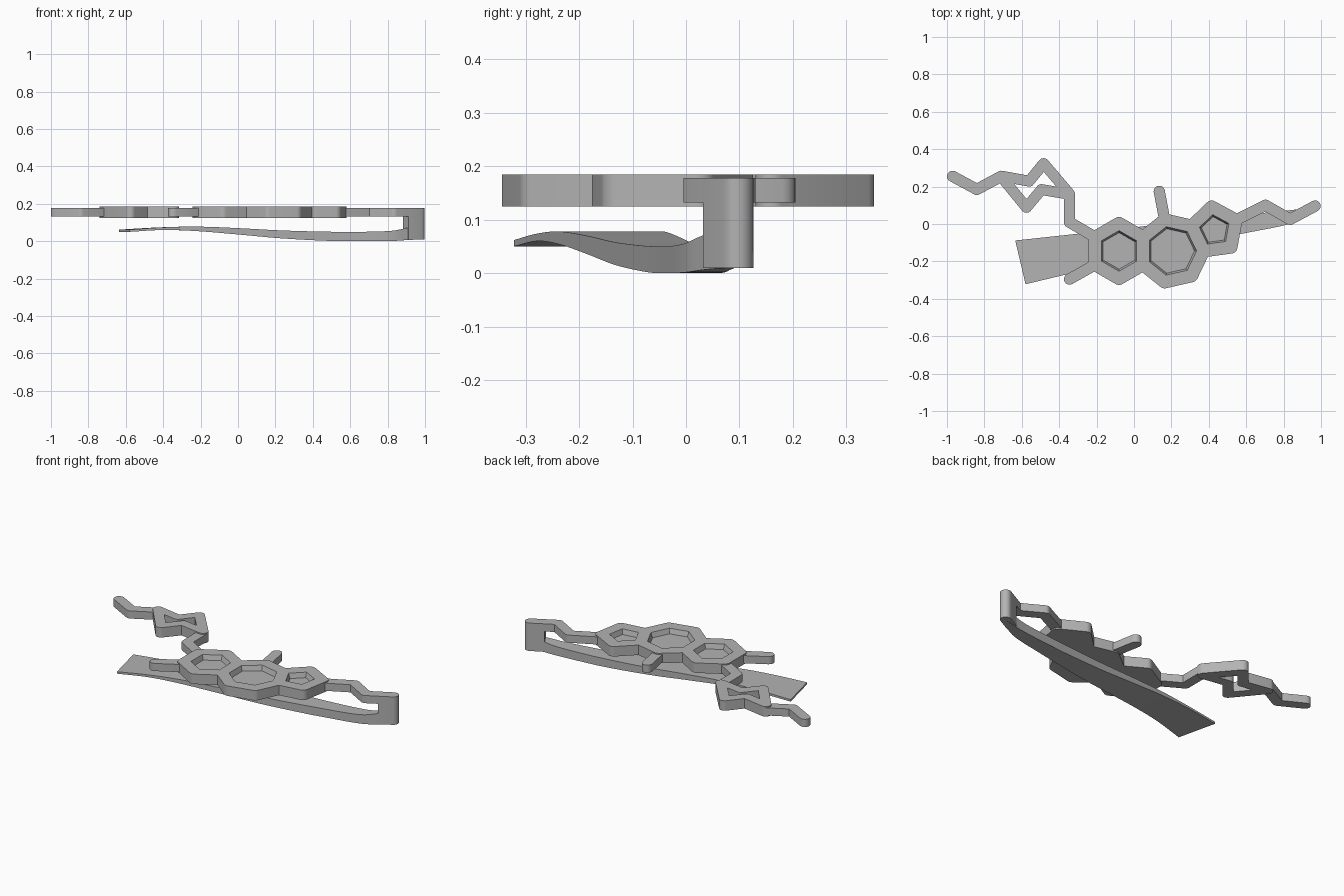
import bpy, bmesh
from math import sin, cos, pi, radians, atan2, tan
from mathutils import Vector

cube = bpy.data.objects.get("Cube")
if cube:
    bpy.data.objects.remove(cube)

grey = bpy.data.materials.new("plain grey")
grey.use_nodes = True
COLOUR = (0.45, 0.45, 0.45, 1)
grey.diffuse_color = COLOUR
grey.node_tree.nodes["Principled BSDF"].inputs["Base Color"].default_value = COLOUR
ARC = 8


def finish(name, bm):
    """Weld, orient and shade a part, then link it to the scene."""
    bmesh.ops.remove_doubles(bm, verts=bm.verts, dist=1e-5)
    bmesh.ops.recalc_face_normals(bm, faces=bm.faces)
    mesh = bpy.data.meshes.new(name)
    bm.to_mesh(mesh)
    bm.free()
    mesh.materials.append(grey)
    ob = bpy.data.objects.new(name, mesh)
    bpy.context.collection.objects.link(ob)
    bpy.ops.object.select_all(action="DESELECT")
    ob.select_set(True)
    bpy.context.view_layer.objects.active = ob
    bpy.ops.object.shade_smooth_by_angle(angle=radians(32))
    return ob


def outline(loop, r):
    """Offset a closed loop to its right: round outer corners, mitred inner ones."""
    pts = [Vector(p) for p in loop]
    out = []
    for i, p in enumerate(pts):
        d0 = (p - pts[i - 1]).normalized()
        d1 = (pts[(i + 1) % len(pts)] - p).normalized()
        turn = atan2(d0.x * d1.y - d0.y * d1.x, d0.dot(d1))
        if turn < -pi + 0.001:
            turn = pi
        start = atan2(-d0.x, d0.y)
        if turn > 0:
            angles = [start + turn * k / ARC for k in range(ARC + 1)]
            out += [p + r * Vector((cos(a), sin(a))) for a in angles]
        else:
            a = start + turn / 2
            out.append(p + r / cos(turn / 2) * Vector((cos(a), sin(a))))
    return out


def there_and_back(path):
    return path + path[-2:0:-1]


def prism(name, outlines, z0, z1):
    """Extrude flat outlines (inner ones become holes) between two heights."""
    curve = bpy.data.curves.new(name, "CURVE")
    curve.dimensions = "2D"
    curve.fill_mode = "BOTH"
    curve.extrude = (z1 - z0) / 2
    for pts in outlines:
        spline = curve.splines.new("POLY")
        spline.points.add(len(pts) - 1)
        for sp, p in zip(spline.points, pts):
            sp.co = (p[0], p[1], 0, 1)
        spline.use_cyclic_u = True
    temp = bpy.data.objects.new("profile", curve)
    bpy.context.collection.objects.link(temp)
    mesh = bpy.data.meshes.new_from_object(temp)
    bm = bmesh.new()
    bm.from_mesh(mesh)
    bpy.data.objects.remove(temp)
    bpy.data.curves.remove(curve)
    bpy.data.meshes.remove(mesh)
    bmesh.ops.translate(bm, verts=bm.verts, vec=(0, 0, (z0 + z1) / 2))
    return finish(name, bm)


def polygon(centre, radius, sides, first):
    return [(centre[0] + radius * cos(first + 2 * pi * k / sides),
             centre[1] + radius * sin(first + 2 * pi * k / sides)) for k in range(sides)]


# Three fused rings: six, seven and five sides with a shared edge length
EDGE, HALF = 0.148, 0.034
apothem = lambda n: EDGE / (2 * tan(pi / n))
radius = lambda n: EDGE / (2 * sin(pi / n))
c6 = Vector((-0.08, -0.144))
c7 = c6 + Vector((apothem(6) + apothem(7), 0))
tilt = pi / 7
c5 = c7 + (apothem(7) + apothem(5)) * Vector((cos(tilt), sin(tilt)))
six = polygon(c6, radius(6), 6, pi / 6)
seven = polygon(c7, radius(7), 7, 0)
five = polygon(c5, radius(5), 5, tilt)
perimeter = six[:5] + [six[5]] + seven[4:] [1:] + seven[:1] + five[4:] + five[:2] + seven[1:3]
rim = outline(perimeter, HALF)

LOW, FLOOR, TOP = 0.125, 0.155, 0.185
rings = [(c6, 6, pi / 6), (c7, 7, 0), (c5, 5, tilt)]
holes = [polygon(c, radius(n) - HALF / cos(pi / n), n, a) for c, n, a in rings]
prism("ring_base", [rim], LOW, FLOOR)
prism("ring_rim", [rim] + holes, FLOOR, TOP)

# Sloping walls inside each ring recess
for (c, n, a), label in zip(rings, ("six_sided", "seven_sided", "five_sided")):
    bm = bmesh.new()
    r = radius(n) - HALF / cos(pi / n)
    top = [bm.verts.new((*p, TOP)) for p in polygon(c, r, n, a)]
    low = [bm.verts.new((*p, FLOOR + 0.001)) for p in polygon(c, r - 0.011, n, a)]
    for k in range(n):
        j = (k + 1) % n
        bm.faces.new((top[k], top[j], low[j], low[k]))
    bm.faces.new(low)
    ob = finish(label + "_recess", bm)
    ob.data.flip_normals() if ob.data.polygons[-1].normal.z < 0 else None

# Closed bow-shaped link
bow = [(-0.71, 0.255), (-0.575, 0.09), (-0.495, 0.185),
       (-0.345, 0.16), (-0.483, 0.322), (-0.56, 0.228)]
prism("bow_link", [outline(bow, 0.03), outline(bow[::-1], 0.028)], LOW, TOP)

# Thin chains and stubs joined to the rings
chains = {
    "left_chain": [five[0], (0.703, 0.1), (0.835, 0.025), (0.968, 0.096)],
    "right_chain": [(-0.97, 0.255), (-0.84, 0.185), bow[0]],
    "bow_connector": [bow[3], (-0.345, 0.01), six[2]],
    "front_stub": [(-0.345, -0.295), six[3]],
    "back_stub": [seven[2], (0.135, 0.175)],
}
for name, path in chains.items():
    prism(name, [outline(there_and_back(path), 0.03)], 0.132, 0.178)

# Upright post with a flat inner end
post = outline([(0.897, 0.058), (0.968, 0.096)], 0.03)
prism("clip_post", [post[:1] + post[ARC:]], 0.01, 0.178)

# Springy clip blade: front edge x y, back edge x y, underside, upper side
keys = [Vector(k) for k in (
    (-0.58, -0.322, -0.635, -0.088, 0.050, 0.062),
    (-0.40, -0.279, -0.42, -0.065, 0.060, 0.074),
    (-0.22, -0.237, -0.22, -0.043, 0.054, 0.078),
    (0.0, -0.186, 0.0, -0.018, 0.036, 0.070),
    (0.25, -0.128, 0.25, 0.011, 0.014, 0.057),
    (0.55, -0.058, 0.55, 0.045, 0.000, 0.050),
    (0.80, -0.008, 0.80, 0.070, 0.001, 0.054),
    (0.90, 0.030, 0.90, 0.082, 0.006, 0.070),
    (0.978, 0.070, 0.955, 0.092, 0.010, 0.080))]
STEPS = 6
bm = bmesh.new()
sections = []
for i in range(len(keys) - 1):
    a, b = keys[i], keys[i + 1]
    before = keys[i - 1] if i else 2 * a - b
    after = keys[i + 2] if i + 2 < len(keys) else 2 * b - a
    for s in range(STEPS + (i == len(keys) - 2)):
        t = s / STEPS
        k = 0.5 * (2 * a + (b - before) * t + (2 * before - 5 * a + 4 * b - after) * t ** 2
                   + (3 * a - before - 3 * b + after) * t ** 3)
        corners = ((0, 4), (2, 4), (2, 5), (0, 5))
        sections.append([bm.verts.new((k[e], k[e + 1], max(k[h], 0))) for e, h in corners])
for p, q in zip(sections, sections[1:]):
    for k in range(4):
        j = (k + 1) % 4
        bm.faces.new((p[k], p[j], q[j], q[k]))
bm.faces.new(sections[0])
bm.faces.new(sections[-1])
finish("clip_blade", bm)
